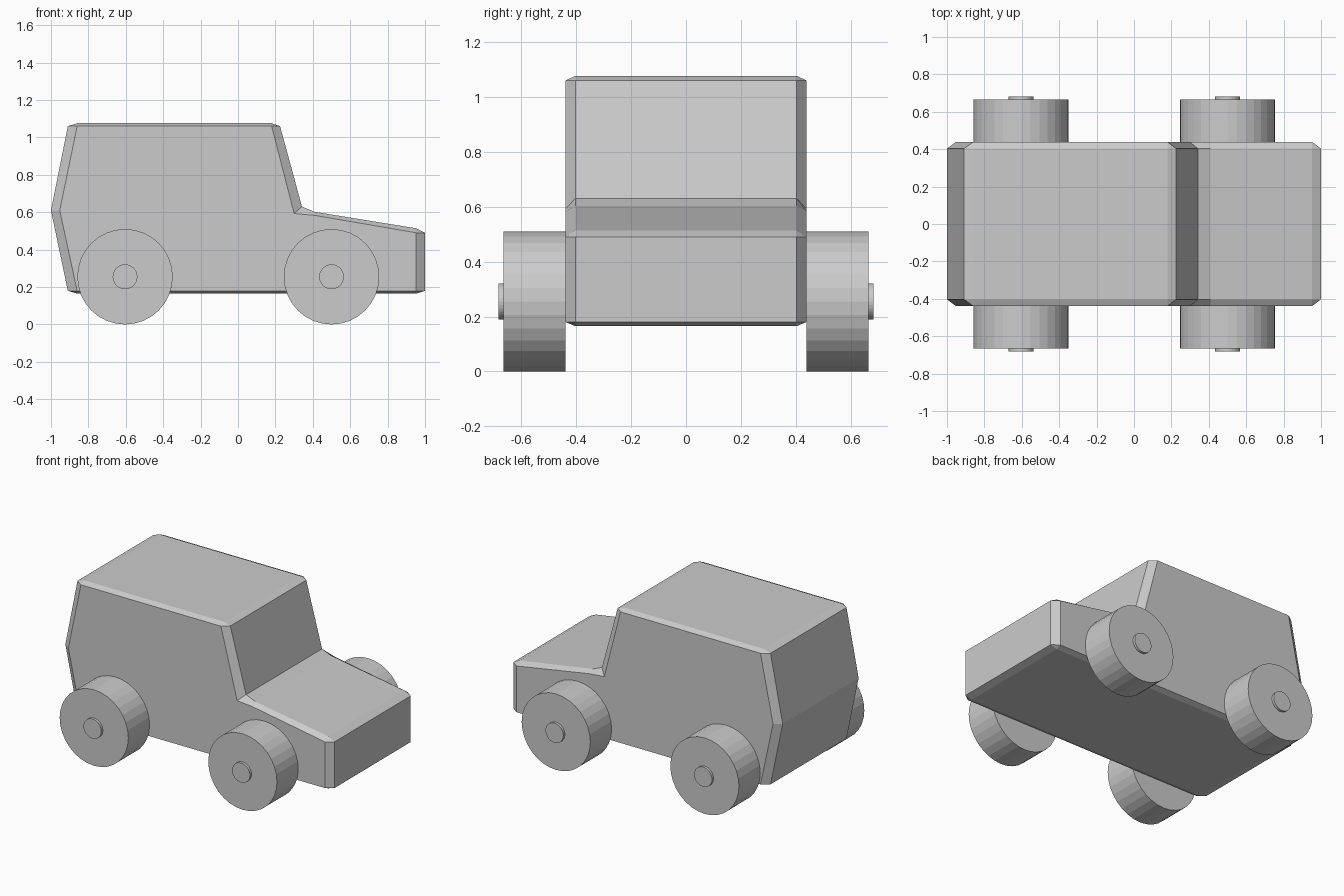
import bpy, bmesh, math

if "Cube" in bpy.data.objects:
    bpy.data.objects.remove(bpy.data.objects["Cube"])

HALF, INNER = 0.438, 0.403   # body half width, and where the side chamfer starts

# Outline of the body in x, z, paired with the smaller outline of the side face
outer = [(-1, .61), (-.91, 1.06), (-.86, 1.076), (.18, 1.076), (.225, 1.06), (.342, .63),
         (.41, .602), (.953, .514), (1, .49), (1, .18), (.953, .165), (-.86, .165), (-.91, .18)]
side = [(-.953, .61), (-.86, 1.06), (-.86, 1.06), (.18, 1.06), (.18, 1.06), (.30, .593),
        (.41, .583), (.953, .49), (.953, .49), (.953, .18), (.953, .18), (-.86, .18), (-.86, .18)]


def loft(name, rings):
    """Skin closed rings of (x, z) points at given y positions."""
    bm = bmesh.new()
    loops = [[bm.verts.new((x, y, z)) for x, z in pts] for y, pts in rings]
    n = len(loops[0])
    for a, b in zip(loops, loops[1:]):
        for i in range(n):
            j = (i + 1) % n
            bm.faces.new((a[i], a[j], b[j], b[i]))
    bm.faces.new(loops[0])
    bm.faces.new(loops[-1])
    bmesh.ops.remove_doubles(bm, verts=bm.verts, dist=1e-4)
    bmesh.ops.recalc_face_normals(bm, faces=bm.faces)
    mesh = bpy.data.meshes.new(name)
    bm.to_mesh(mesh)
    bm.free()
    obj = bpy.data.objects.new(name, mesh)
    bpy.context.collection.objects.link(obj)
    return obj


def disc(name, x, y, radius, depth):
    bpy.ops.mesh.primitive_cylinder_add(vertices=32, radius=radius, depth=depth,
                                        location=(x, y, .255), rotation=(math.pi / 2, 0, 0))
    bpy.context.object.name = name


# Chamfered body
loft("body", [(-HALF, side), (-INNER, outer), (INNER, outer), (HALF, side)])

# Four wheels with small hub caps
for end, x in (("rear", -.604), ("front", .5)):
    for label, s in (("right", -1), ("left", 1)):
        disc(f"{end}_{label}_wheel", x, s * .552, .255, .226)
        disc(f"{end}_{label}_hub", x, s * .67, .066, .024)
